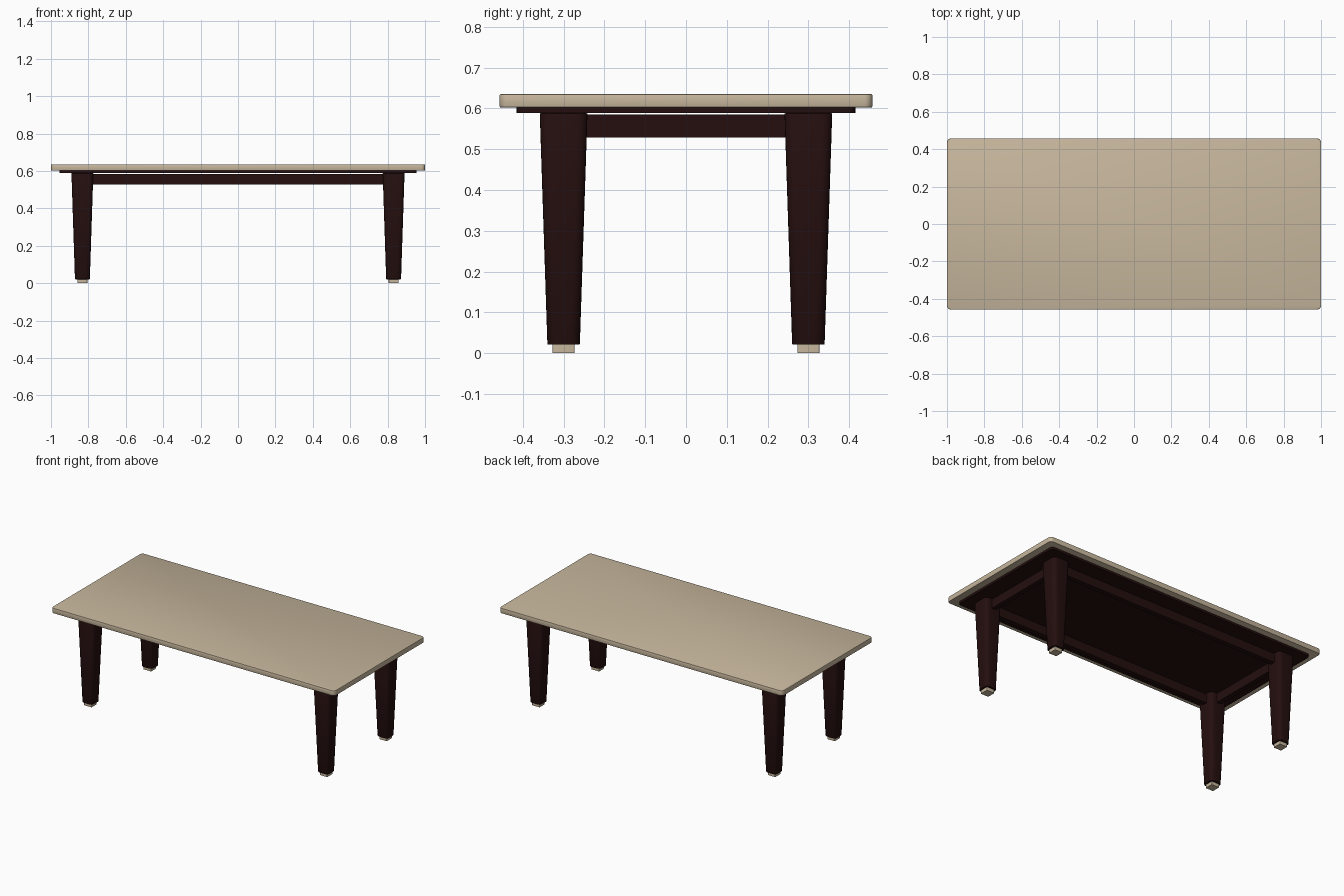
import bpy, bmesh, math

cube = bpy.data.objects.get("Cube")
if cube:
    bpy.data.objects.remove(cube, do_unlink=True)


def material(name, rgb):
    m = bpy.data.materials.new(name)
    m.use_nodes = True
    m.diffuse_color = (*rgb, 1)
    m.node_tree.nodes["Principled BSDF"].inputs["Base Color"].default_value = (*rgb, 1)
    return m


pale = material("pale wood", (0.57, 0.47, 0.335))
dark = material("dark wood", (0.018, 0.0045, 0.0045))


def block(name, mat, x, y, z0, z1, size, corner=0, edge=0, taper=1):
    """Box from z0 to z1; corner rounds upright edges, edge rounds the rims, taper scales the bottom."""
    bm = bmesh.new()
    bmesh.ops.create_cube(bm, size=1)
    for v in bm.verts:
        k = taper if v.co.z < 0 else 1
        v.co = (v.co.x * size[0] * k, v.co.y * size[1] * k, z0 if v.co.z < 0 else z1)
    if corner:
        upright = [e for e in bm.edges if abs(e.verts[0].co.z - e.verts[1].co.z) > 1e-4]
        bmesh.ops.bevel(bm, geom=upright, offset=corner, segments=5, profile=0.5, affect='EDGES')
    if edge:
        rims = [e for e in bm.edges if abs(e.verts[0].co.z - e.verts[1].co.z) < 1e-4]
        bmesh.ops.bevel(bm, geom=rims, offset=edge, segments=2, profile=0.5, affect='EDGES')
    mesh = bpy.data.meshes.new(name)
    bm.to_mesh(mesh)
    bm.free()
    mesh.materials.append(mat)
    ob = bpy.data.objects.new(name, mesh)
    ob.location = (x, y, 0)
    bpy.context.collection.objects.link(ob)
    bpy.ops.object.select_all(action='DESELECT')
    ob.select_set(True)
    bpy.context.view_layer.objects.active = ob
    bpy.ops.object.shade_smooth_by_angle(angle=math.radians(35))
    return ob


LEG_X, LEG_Y = 0.832, 0.30

# Top and the panel beneath it
block("tabletop", pale, 0, 0, 0.602, 0.635, (2, 0.914), corner=0.02, edge=0.003)
block("under_panel", dark, 0, 0, 0.588, 0.602, (1.91, 0.83), corner=0.02)

# Tapered legs with small square feet
for sx, side in ((1, "left"), (-1, "right")):
    for sy, end in ((-1, "front"), (1, "back")):
        x, y = sx * LEG_X, sy * LEG_Y
        block(f"{end}_{side}_leg", dark, x, y, 0.021, 0.588, (0.117, 0.117),
              corner=0.024, edge=0.002, taper=0.68)
        block(f"{end}_{side}_foot", pale, x, y, 0, 0.021, (0.054, 0.054), corner=0.004)

# Rails joining the legs
for sy, end in ((-1, "front"), (1, "back")):
    block(f"{end}_rail", dark, 0, sy * LEG_Y, 0.528, 0.585, (2 * LEG_X, 0.03))
for sx, side in ((1, "left"), (-1, "right")):
    block(f"{side}_rail", dark, sx * LEG_X, 0, 0.528, 0.585, (0.03, 2 * LEG_Y))
